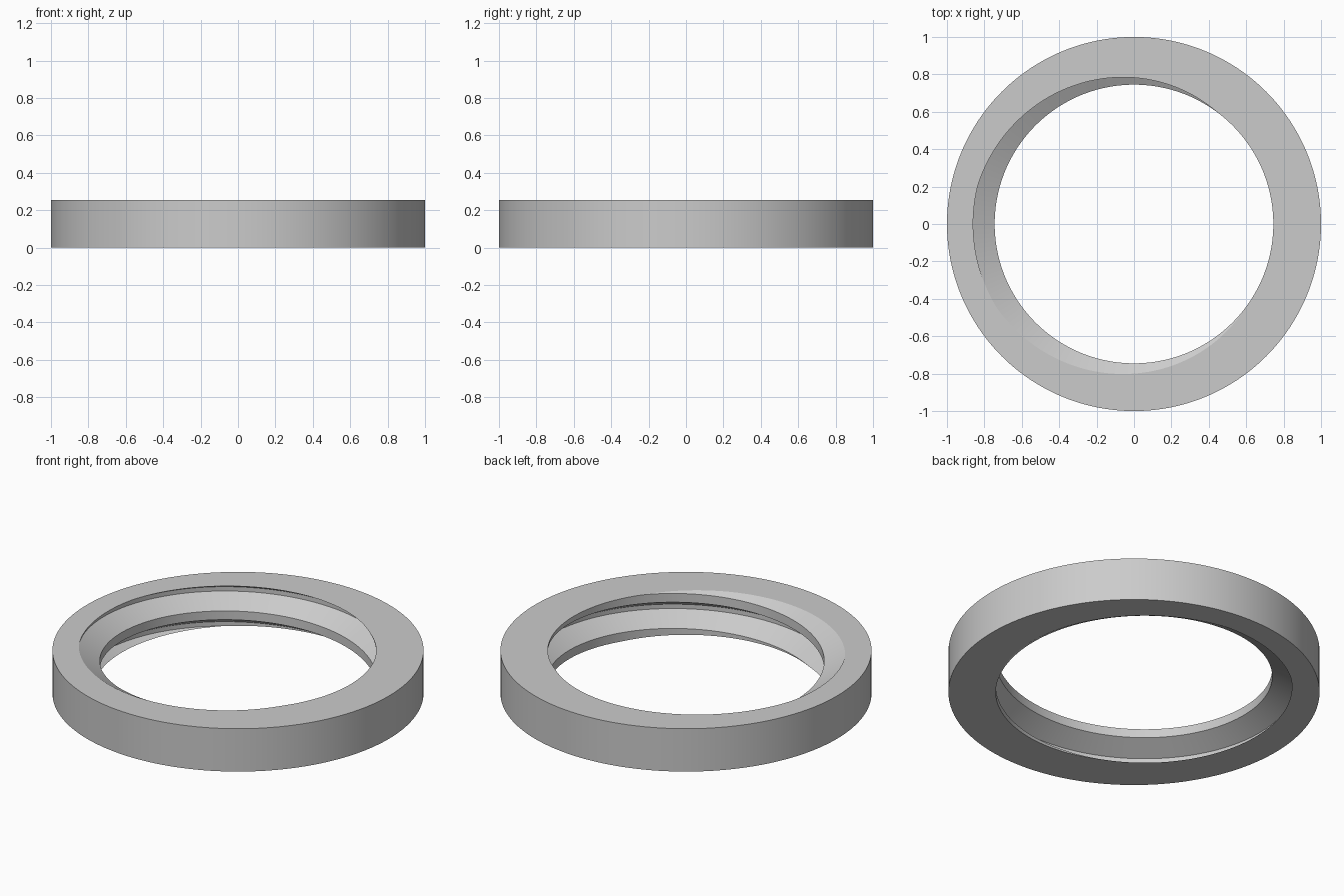
import bpy, bmesh, math

if "Cube" in bpy.data.objects:
    bpy.data.objects.remove(bpy.data.objects["Cube"])

H = 0.255            # ring height
R_OUT = 1.0          # outer radius
R_MINOR = 0.745      # thread crest radius
R_MAJOR = 0.86       # thread root radius
PITCH = 0.208        # rise per turn, right-handed
W_ROOT = PITCH / 16  # half width of the root flat
W_GROOVE = PITCH * 3 / 8  # half width of the groove opening
N = 192              # steps around the ring


def thread_radius(z, centre):
    """Radius of the threaded bore at height z for a groove centred at centre."""
    d = abs((z - centre + PITCH / 2) % PITCH - PITCH / 2)
    t = (W_GROOVE - d) / (W_GROOVE - W_ROOT)
    return R_MINOR + (R_MAJOR - R_MINOR) * min(1, max(0, t))


def section(angle):
    """Closed radial section: threaded bore upward, then the outer wall."""
    centre = 0.25 + PITCH * (angle - math.pi) / (2 * math.pi)
    pts = [(R_OUT, 0.0), (thread_radius(0, centre), 0.0)]
    for k in range(-3, 3):
        for off in (-W_GROOVE, -W_ROOT, W_ROOT, W_GROOVE):
            z = min(H, max(0.0, centre + k * PITCH + off))
            pts.append((thread_radius(z, centre), z))
    pts += [(thread_radius(H, centre), H), (R_OUT, H)]
    return pts


# Threaded ring, swept section by section
bm = bmesh.new()
columns = []
for i in range(N + 1):
    a = 2 * math.pi * i / N
    columns.append([bm.verts.new((r * math.cos(a), r * math.sin(a), z))
                    for r, z in section(a)])
for c0, c1 in zip(columns, columns[1:]):
    n = len(c0)
    for j in range(n):
        k = (j + 1) % n
        bm.faces.new((c0[j], c0[k], c1[k], c1[j]))

# Weld the seam and the clipped thread ends
bmesh.ops.remove_doubles(bm, verts=bm.verts[:], dist=1e-5)
bmesh.ops.recalc_face_normals(bm, faces=bm.faces[:])

mesh = bpy.data.meshes.new("threaded_ring")
bm.to_mesh(mesh)
bm.free()
ring = bpy.data.objects.new("threaded_ring", mesh)
bpy.context.collection.objects.link(ring)

# Plain grey
grey = bpy.data.materials.new("light_grey")
grey.diffuse_color = (0.6, 0.6, 0.6, 1)
grey.use_nodes = True
grey.node_tree.nodes["Principled BSDF"].inputs["Base Color"].default_value = grey.diffuse_color
mesh.materials.append(grey)

# Smooth walls with sharp rims and thread edges
bpy.context.view_layer.objects.active = ring
ring.select_set(True)
bpy.ops.object.shade_smooth_by_angle(angle=math.radians(25))
